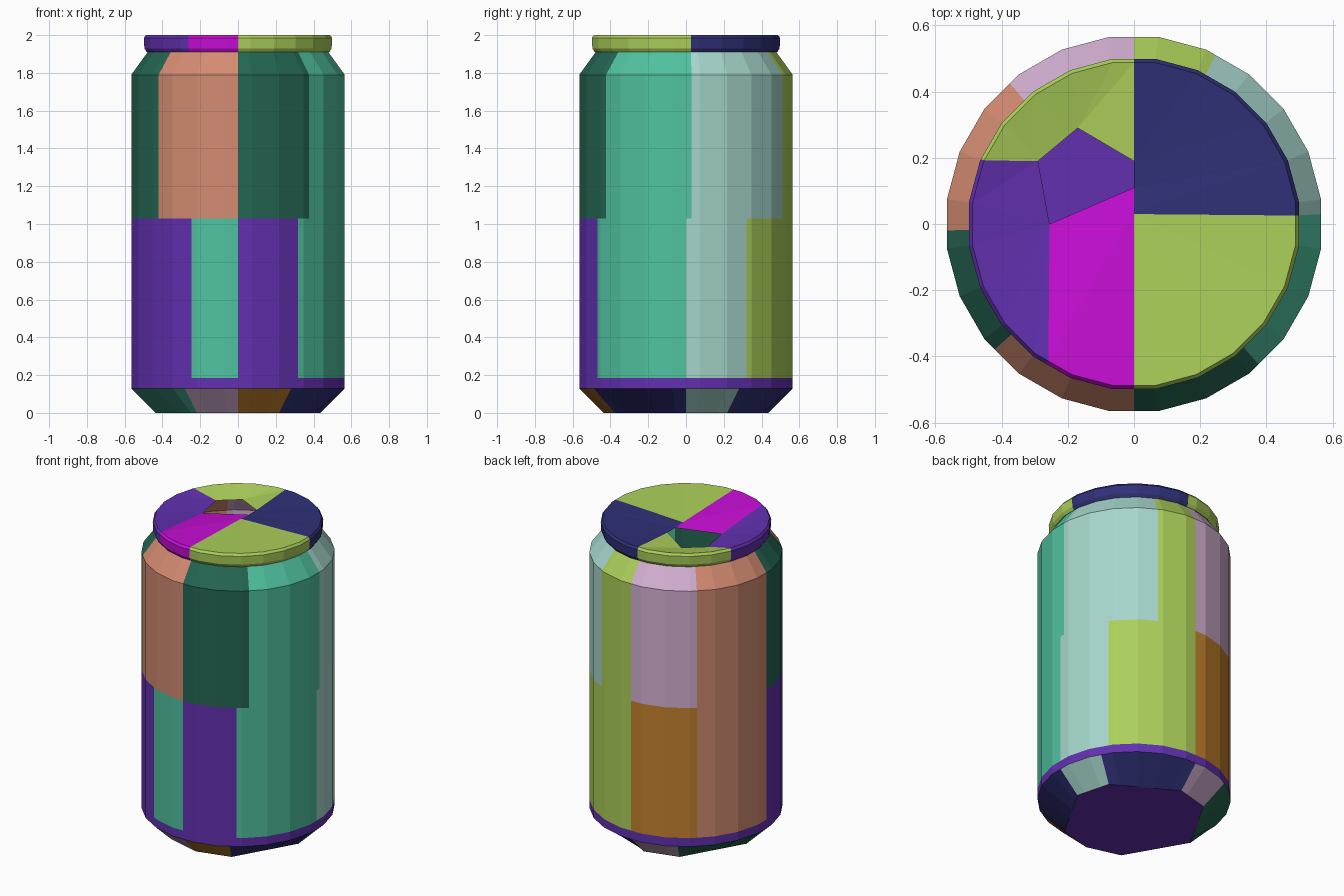
import bpy, bmesh
from math import sin, cos, radians, pi

cube = bpy.data.objects.get("Cube")
if cube:
    bpy.data.objects.remove(cube, do_unlink=True)

# Colours
PALETTE = {
    "teal": "50c2a0", "lime": "acd05a", "navy": "303078", "purple": "6230b0",
    "magenta": "c80ed6", "salmon": "d48c72", "pale_teal": "a6d6cc",
    "mauve": "d4b0d2", "orange": "c4822d", "dark_green": "246652",
}
NAMES = list(PALETTE)


def linear(c):
    return c / 12.92 if c < 0.04045 else ((c + 0.055) / 1.055) ** 2.4


materials = []
for name, code in PALETTE.items():
    rgba = [linear(v / 255) for v in bytes.fromhex(code)] + [1.0]
    m = bpy.data.materials.new(name)
    m.use_nodes = True
    m.diffuse_color = rgba
    m.node_tree.nodes["Principled BSDF"].inputs["Base Color"].default_value = rgba
    materials.append(m)

# Colour sectors: each colour starts at its angle and runs anticlockwise
UPPER = [(3, "pale_teal"), (64.3, "lime"), (90, "mauve"), (131.5, "salmon"),
         (182, "dark_green"), (222, "salmon"), (270, "dark_green"), (311.6, "teal")]
LOWER = [(0, "pale_teal"), (34.5, "lime"), (90, "orange"), (131.5, "salmon"),
         (182, "purple"), (244.3, "teal"), (270, "purple"), (304, "teal")]
BASE = [(0, "pale_teal"), (30, "navy"), (90, "mauve"), (120, "dark_green"),
        (180, "teal"), (240, "mauve"), (270, "orange"), (300, "navy")]
RIM = [(3, "navy"), (90, "lime"), (157, "purple"), (238, "magenta"), (270, "lime")]
BAND = [(0, "purple")]

SIDES = [7.5 + 15 * k for k in range(24)]
BASE_CORNERS = [a for a, _ in BASE]


def sector_colour(sectors, angle):
    found = sectors[-1][1]
    for start, name in sectors:
        if angle >= start:
            found = name
    return NAMES.index(found)


def polygon_radius(corners, radius, angle):
    """Distance to the edge of a polygon whose corners lie on a circle."""
    ends = [corners[-1] - 360] + corners + [corners[0] + 360]
    for a, b in zip(ends, ends[1:]):
        if a <= angle <= b:
            return radius * cos(radians((b - a) / 2)) / cos(radians(angle - (a + b) / 2))


def ring(bm, angles, z, radius, corners=SIDES):
    verts = []
    for a in angles:
        r = polygon_radius(corners, radius, a)
        verts.append(bm.verts.new((r * cos(radians(a)), r * sin(radians(a)), z)))
    return verts


def bridge(bm, angles, low, high, sectors):
    n = len(angles)
    for i in range(n):
        j = (i + 1) % n
        f = bm.faces.new((low[i], low[j], high[j], high[i]))
        end = angles[j] if j else angles[0] + 360
        f.material_index = sector_colour(sectors, (angles[i] + end) / 2 % 360)


def cuts(*sector_lists):
    return sorted(set(SIDES + [a for s in sector_lists for a, _ in s]))


def finish(bm, name):
    mesh = bpy.data.meshes.new(name)
    bm.to_mesh(mesh)
    bm.free()
    for m in materials:
        mesh.materials.append(m)
    obj = bpy.data.objects.new(name, mesh)
    bpy.context.collection.objects.link(obj)
    return obj


def lathe(name, angles, profile, bands):
    bm = bmesh.new()
    rings = [ring(bm, angles, z, r) for z, r in profile]
    for low, high, sectors in zip(rings, rings[1:], bands):
        bridge(bm, angles, low, high, sectors)
    return finish(bm, name)


# Base: tapered panels down to an uneven eight-sided floor
angles = cuts(BASE)
bm = bmesh.new()
floor = ring(bm, angles, 0, 0.435, BASE_CORNERS)
bridge(bm, angles, floor, ring(bm, angles, 0.13, 0.57), BASE)
bm.faces.new(floor[::-1]).material_index = NAMES.index("purple")
finish(bm, "base")

# Wall: plain band, lower patches, upper patches and shoulder
lathe("wall", cuts(UPPER, LOWER),
      [(0.13, 0.57), (0.185, 0.57), (1.03, 0.57), (1.79, 0.57), (1.92, 0.475)],
      [BAND, LOWER, UPPER, UPPER])

# Rim
rim_angles = cuts(RIM)
lathe("rim", rim_angles,
      [(1.92, 0.475), (1.91, 0.487), (1.93, 0.5), (1.985, 0.503), (2.0, 0.492)],
      [RIM] * 4)

# Lid: coloured wedges running from the rim to a sunken five-sided opening
bm = bmesh.new()
edge = ring(bm, rim_angles, 2.0, 0.492)
INNER = {"left_back": (-0.29, 0.19, 1.965), "back": (-0.17, 0.29, 1.965),
         "right_back": (0, 0.19, 1.98), "right_front": (0, 0.11, 1.98),
         "left_front": (-0.255, 0, 1.965), "middle": (0, 0.03, 1.985)}
inner = {k: bm.verts.new(p) for k, p in INNER.items()}
WEDGES = [("right_back", "right_front", "middle"),
          ("left_back", "back", "right_back"),
          ("left_front", "left_back"),
          ("middle", "right_front", "left_front"),
          ("middle",)]
for k, (start, colour) in enumerate(RIM):
    stop = RIM[(k + 1) % len(RIM)][0]
    i, j = rim_angles.index(start), rim_angles.index(stop)
    arc = edge[i:j + 1] if i < j else edge[i:] + edge[:j + 1]
    # The wedge's inner points run back from the end of the arc to its start
    points = [inner[p] for p in WEDGES[k]]
    if colour == "magenta":
        points = [inner["middle"], inner["right_front"], inner["left_front"]]
    elif colour == "purple":
        points = [inner["left_front"], inner["left_back"]]
    f = bm.faces.new(arc + points)
    f.material_index = NAMES.index(colour)
bmesh.ops.triangulate(bm, faces=bm.faces[:])
finish(bm, "lid")
